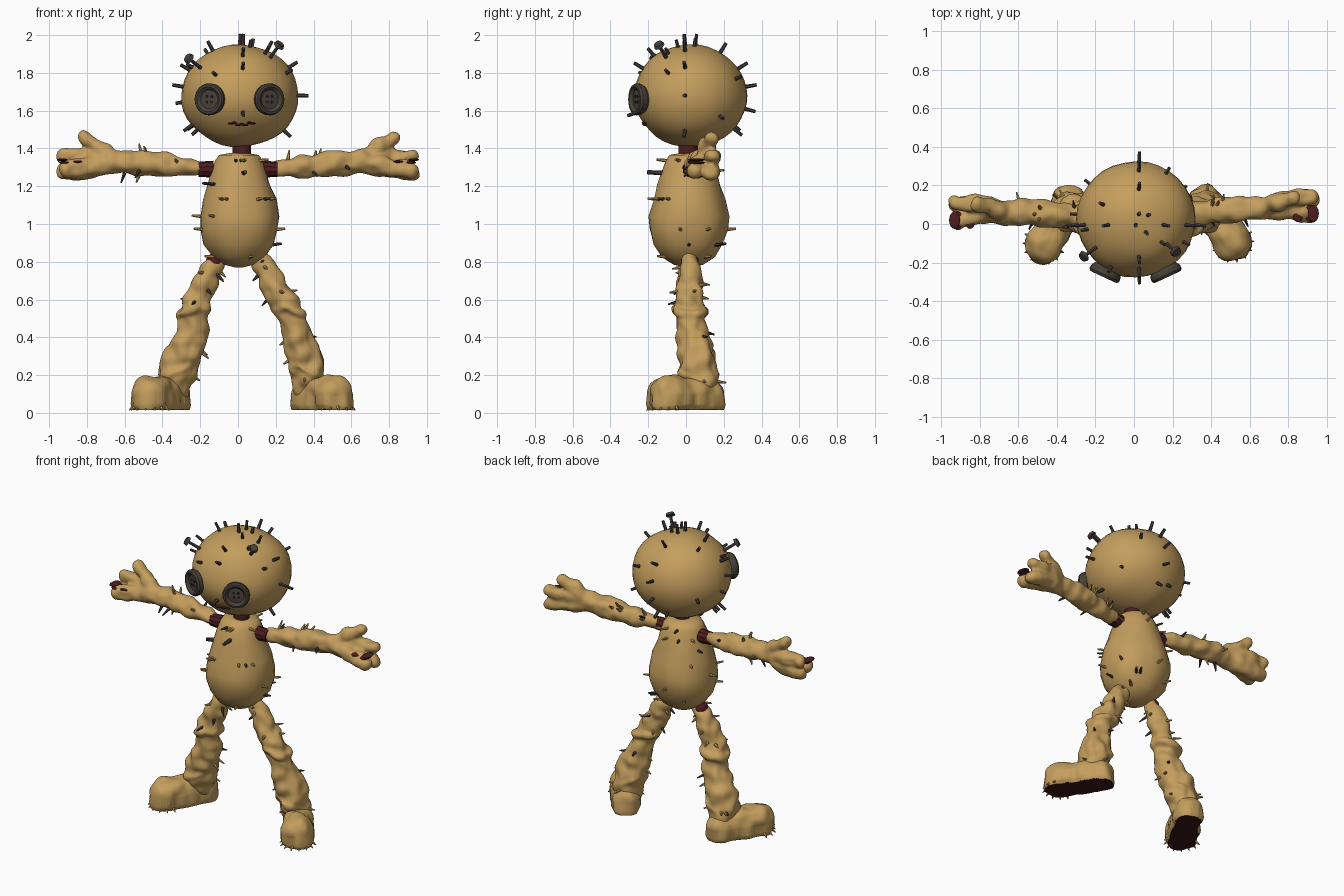
import bpy, bmesh, math, random
from mathutils import Vector, Matrix, noise

random.seed(7)
V = Vector
if "Cube" in bpy.data.objects:
    bpy.data.objects.remove(bpy.data.objects["Cube"])


def material(name, rgb):
    m = bpy.data.materials.new(name)
    m.use_nodes = True
    m.diffuse_color = (*rgb, 1)
    m.node_tree.nodes["Principled BSDF"].inputs["Base Color"].default_value = (*rgb, 1)
    return m


BURLAP = material("burlap tan", (0.55, 0.34, 0.11))
IRON = material("nail iron", (0.06, 0.05, 0.045))
BUTTON = material("button charcoal", (0.065, 0.053, 0.042))
HOLE = material("button hole", (0.02, 0.016, 0.013))
RED = material("stuffing dark red", (0.075, 0.012, 0.014))
SOLE = material("sole maroon", (0.035, 0.007, 0.008))


def finish(name, bm, *mats, smooth=True):
    me = bpy.data.meshes.new(name)
    bmesh.ops.recalc_face_normals(bm, faces=bm.faces)
    bm.to_mesh(me)
    bm.free()
    for m in mats:
        me.materials.append(m)
    for p in me.polygons:
        p.use_smooth = smooth
    ob = bpy.data.objects.new(name, me)
    bpy.context.collection.objects.link(ob)
    return ob


def facing(pos, direction):
    return Matrix.Translation(pos) @ V(direction).to_track_quat('Z', 'Y').to_matrix().to_4x4()


def ball(bm, pos, size):
    mat = Matrix.Translation(pos) @ Matrix.Diagonal((*size, 1))
    return bmesh.ops.create_uvsphere(bm, u_segments=32, v_segments=20, radius=1, matrix=mat)["verts"]


def cone(bm, base, direction, length, r1, r2, sides=6):
    d = V(direction).normalized()
    bmesh.ops.create_cone(bm, cap_ends=True, segments=sides, radius1=r1, radius2=r2, depth=length,
                          matrix=facing(V(base) + d * length / 2, d))


def lathe(bm, profile, mat=Matrix(), sides=32):
    """Spin (radius, height) pairs around the local z axis."""
    rings = [[bm.verts.new(mat @ V((r * math.cos(a), r * math.sin(a), z)))
              for a in (math.tau * i / sides for i in range(sides))] for r, z in profile]
    for a, b in zip(rings, rings[1:]):
        for i in range(sides):
            j = (i + 1) % sides
            bm.faces.new((a[i], a[j], b[j], b[i]))
    bm.faces.new(rings[0])
    bm.faces.new(rings[-1])


def tube(bm, path, steps=6):
    """Round ended tube along smoothed (x, y, z, radius) points; returns its samples."""
    p = [V(q) for q in path]
    p = [p[0] * 2 - p[1]] + p + [p[-1] * 2 - p[-2]]
    pts = []
    for a, b, c, d in zip(p, p[1:], p[2:], p[3:]):
        for s in range(steps):
            t = s / steps
            pts.append(b + (c - a) * (t / 2) + (a * 2 - b * 5 + c * 4 - d) * (t * t / 2)
                       + (b * 3 - a - c * 3 + d) * (t ** 3 / 2))
    pts.append(p[-2])
    rings = []
    for i, q in enumerate(pts):
        axis = (pts[min(i + 1, len(pts) - 1)] - pts[max(i - 1, 0)]).to_3d()
        m = facing(q.to_3d(), axis)
        rings.append([bm.verts.new(m @ V((q.w * math.cos(k * math.tau / 16), q.w * math.sin(k * math.tau / 16), 0)))
                      for k in range(16)])
    for a, b in zip(rings, rings[1:]):
        for i in range(16):
            bm.faces.new((a[i], a[i - 1], b[i - 1], b[i]))
    bm.faces.new(rings[0])
    bm.faces.new(rings[-1])
    for q in (pts[0], pts[-1]):
        ball(bm, q.to_3d(), [q.w] * 3)
    return pts


def fuse(name, bm, lumps, *mats):
    """Weld overlapping pieces into one soft skin with a lumpy cloth surface."""
    ob = finish(name, bm, *mats)
    rm = ob.modifiers.new("weld", 'REMESH')
    rm.mode, rm.voxel_size = 'VOXEL', 0.01
    sm = ob.modifiers.new("soften", 'SMOOTH')
    sm.iterations = 4
    bpy.context.view_layer.update()
    me = bpy.data.meshes.new_from_object(ob.evaluated_get(bpy.context.evaluated_depsgraph_get()))
    ob.modifiers.clear()
    ob.data = me
    for v, n in zip(me.vertices, [v.normal.copy() for v in me.vertices]):
        v.co += n * noise.noise(v.co * 14) * lumps
    for p in me.polygons:
        p.use_smooth = True
    return ob


# Head
HC, HR = V((0.01, 0.025, 1.68)), V((0.31, 0.30, 0.272))
bm = bmesh.new()
ball(bm, HC, HR)
for v in bm.verts:
    v.co += (v.co - HC) * noise.noise(v.co * 6) * 0.03
finish("head", bm, BURLAP)

# Torso
bm = bmesh.new()
TORSO = [(0.02, 0.77), (0.08, 0.785), (0.14, 0.825), (0.185, 0.89), (0.21, 0.97), (0.21, 1.04), (0.19, 1.13),
         (0.165, 1.21), (0.145, 1.28), (0.125, 1.335), (0.105, 1.365), (0.05, 1.375)]
lathe(bm, TORSO, Matrix.Translation((0.005, 0.015, 0)))
for v in bm.verts:
    v.co += V((v.co.x, v.co.y, 0)) * noise.noise(v.co * 8) * 0.08
finish("torso", bm, BURLAP)

# Dark red joints
bm = bmesh.new()
cone(bm, (0.02, 0.01, 1.35), (0, 0, 1), 0.09, 0.05, 0.05, 16)
for s in (-1, 1):
    cone(bm, (s * 0.13, 0.025, 1.29), (s, 0, 0), 0.08, 0.045, 0.04, 10)
    ball(bm, (s * 0.125, 0.02, 0.8), (0.045, 0.045, 0.045))
finish("joint_stuffing", bm, RED, smooth=False)

# Arms and hands
limbs = []
for side, s in (("right", -1), ("left", 1)):
    bm = bmesh.new()
    dy = 0 if s > 0 else -0.035

    def flip(path):
        return [(s * x, y + dy * min(1, x), z, r) for x, y, z, r in path]
    limbs.append(tube(bm, flip([(0.21, 0.035, 1.295, 0.04), (0.35, 0.06, 1.305, 0.06),
                                (0.5, 0.075, 1.32, 0.07), (0.66, 0.085, 1.33, 0.062)])))
    wrist = (0.66, 0.085, 1.33, 0.055)
    for mid, tip in (((0.76, 0.12, 1.42, 0.042), (0.82, 0.135, 1.455, 0.036)),
                     ((0.8, 0.13, 1.35, 0.05), (0.92, 0.145, 1.36, 0.038)),
                     ((0.8, 0.12, 1.3, 0.055), (0.92, 0.13, 1.275, 0.04)),
                     ((0.8, 0.08, 1.3, 0.055), (0.91, 0.045, 1.29, 0.045))):
        tube(bm, flip([wrist, mid, tip]))
    fuse(side + "_arm", bm, 0.018, BURLAP)
    # torn seam on the fingertips
    bm = bmesh.new()
    for x, z in ((0.915, 1.325), (0.85, 1.33), (0.93, 1.34)):
        ball(bm, (s * x, 0.055 + dy, z), (0.028, 0.045, 0.008))
    finish(side + "_hand_tear", bm, RED)

# Legs, cuffs and boots
LEGS = {
    "right": (-1, [(-0.11, 0.02, 0.82, 0.045), (-0.17, 0.02, 0.7, 0.066), (-0.235, 0.02, 0.55, 0.072)],
              [(-0.235, 0.02, 0.52, 0.07), (-0.25, 0.035, 0.4, 0.085), (-0.31, 0.06, 0.25, 0.1),
               (-0.33, 0.08, 0.14, 0.085)], V((-0.33, 0.12)), V((-0.465, -0.10))),
    "left": (1, [(0.11, 0.02, 0.82, 0.045), (0.175, 0.02, 0.7, 0.066), (0.265, 0.02, 0.55, 0.072)],
             [(0.275, 0.02, 0.52, 0.07), (0.32, 0.035, 0.4, 0.085), (0.36, 0.06, 0.25, 0.1),
              (0.38, 0.08, 0.14, 0.085)], V((0.365, 0.12)), V((0.51, -0.09)))}
fringe = bmesh.new()
for side, (s, thigh, shin, heel, toe) in LEGS.items():
    bm = bmesh.new()
    limbs.append(tube(bm, thigh))
    limbs.append(tube(bm, shin))
    for centre, axis, radius, thick in ((V(shin[0][:3]) + V((0, 0, 0.02)), (s * 0.2, 0.1, 1), 0.072, 0.025),
                                        (V(shin[2][:3]) - V((0, 0, 0.03)), (s * 0.45, 0.1, 1), 0.093, 0.02)):
        m = facing(centre, axis)
        ring = [(*(m @ V((radius * math.cos(a), radius * math.sin(a), 0))), thick)
                for a in (math.tau * i / 12 for i in range(13))]
        tube(bm, ring, 3)
    fuse(side + "_leg", bm, 0.022, BURLAP)

    bm = bmesh.new()
    mid = (heel + toe) / 2
    tube(bm, [(*heel, 0.09, 0.085), (*mid, 0.1, 0.09), (*toe, 0.1, 0.1)])
    boot = fuse(side + "_boot", bm, 0.016, BURLAP, SOLE)
    for v in boot.data.vertices:
        if v.co.z < 0.085:
            v.co.z = max(0.015, v.co.z - 0.035)
            out = v.co.xy - mid
            v.co.xy += out.normalized() * 0.006
    boot.data.update()
    for p in boot.data.polygons:
        if p.center.z < 0.018 and p.normal.z < -0.7:
            p.material_index, p.use_smooth = 1, False
    # frayed welt around the toe
    for i in range(14):
        a = math.tau * i / 14
        out = V((math.cos(a), math.sin(a)))
        if out.dot(toe - heel) > -0.05:
            cone(fringe, (*(toe + out * 0.085), 0.035), (*out, -0.8), 0.035, 0.012, 0.002, 5)
finish("boot_fringe", fringe, BURLAP, smooth=False)

# Button eyes
for side, s in (("right", -1), ("left", 1)):
    m = facing((s * 0.148 + 0.008, -0.235, 1.66), (s * 0.42, -0.9, 0))
    bm = bmesh.new()
    lathe(bm, [(0.07, -0.01), (0.083, 0.01), (0.085, 0.03), (0.078, 0.042), (0.066, 0.044), (0.055, 0.034),
               (0.05, 0.028), (0.01, 0.03)], m, 24)
    finish(side + "_button_eye", bm, BUTTON, smooth=False)
    bm = bmesh.new()
    for x in (-1, 1):
        for y in (-1, 1):
            cone(bm, m @ V((x * 0.014, y * 0.014, 0.027)), m.to_3x3() @ V((0, 0, 1)), 0.006, 0.008, 0.008, 8)
    finish(side + "_button_holes", bm, HOLE, smooth=False)

# Stitched mouth
bm = bmesh.new()
for i in range(7):
    x = (i - 3) * 0.02
    z = 1.52 + abs(i - 3) * 0.004 + (i % 2) * 0.008
    y = HC.y - HR.y * math.sqrt(1 - (x / HR.x) ** 2 - ((z - HC.z) / HR.z) ** 2)
    ball(bm, (x + 0.02, y + 0.002, z), (0.013, 0.01, 0.006))
finish("mouth_stitch", bm, RED)

# Head nails: a ring seen from the front, a ring seen from the side, and loose ones
nails, splinters = bmesh.new(), bmesh.new()


def head_nail(d, length=0.055, big=False):
    d = V(d).normalized()
    base = HC + V(a * b for a, b in zip(d, HR)) * 0.96
    cone(nails, base, d, length + 0.012, 0.011, 0.009)
    if big:
        cone(nails, base + d * (length + 0.005), d, 0.018, 0.03, 0.024, 10)


for deg in (-42, 0, 33, 62, 90, 118, 150, 170, 215):
    a = math.radians(deg)
    head_nail((math.cos(a), -0.1, math.sin(a)))
for deg in (-40, -15, 10, 32, 58, 85, 130, 148, 199):
    a = math.radians(deg)
    head_nail((0.05, math.cos(a), math.sin(a)))
for d in ((0.6, -0.5, 0.85), (-0.75, -0.55, 0.6)):
    head_nail(d, 0.09, True)
for i in range(22):
    d = V((random.uniform(-1, 1), random.uniform(-1, 1), random.uniform(-0.7, 0.9)))
    if d.length > 0.3 and not (d.y < -0.1 and d.z < 0.3):
        head_nail(d, 0.035)

# Torso nails and splinters
for i in range(34):
    r, z = TORSO[random.randint(2, 9)]
    a = i * 2.4
    d = V((math.cos(a), math.sin(a), 0.1))
    target = nails if i % 3 == 0 else splinters
    cone(target, (d.x * r * 0.93 + 0.005, d.y * r * 0.93 + 0.015, z), d, 0.055, 0.01, 0.006)
cone(nails, (0.03, -0.12, 1.27), (0.1, -1, 0.05), 0.085, 0.013, 0.011)

# Limb splinters
for pts in limbs:
    for i in range(9):
        k = random.randint(2, len(pts) - 3)
        q = pts[k]
        axis = (pts[k + 1] - pts[k]).to_3d()
        a = random.uniform(0, math.tau)
        d = facing((0, 0, 0), axis).to_3x3() @ V((math.cos(a), math.sin(a), 0.3))
        target = nails if i % 4 == 0 else splinters
        cone(target, q.to_3d() + d * q.w * 0.85, d, random.uniform(0.035, 0.06), 0.011, 0.004)
finish("nails", nails, IRON, smooth=False)
finish("splinters", splinters, BURLAP, smooth=False)
